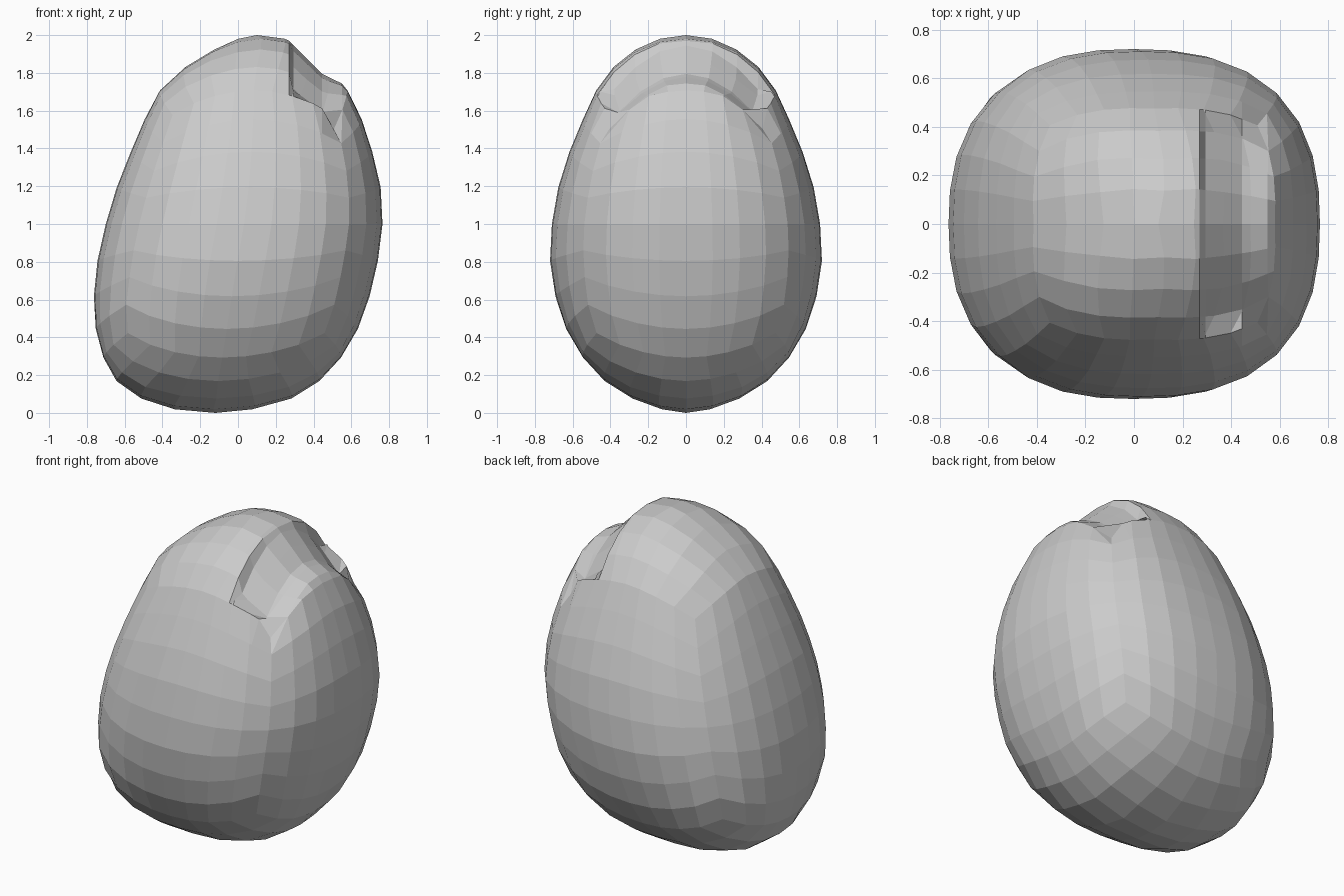
import bpy, bmesh, math
from mathutils import Vector

if "Cube" in bpy.data.objects:
    bpy.data.objects.remove(bpy.data.objects["Cube"])

# Body profile: height, left x, right x, half depth
PROFILE = [
    (0.00, -.12, -.12, .00), (0.02, -.34, .08, .13), (0.07, -.50, .27, .27),
    (0.15, -.63, .41, .41), (0.26, -.70, .52, .52), (0.37, -.74, .60, .60),
    (0.55, -.77, .68, .68), (0.80, -.745, .74, .72), (1.00, -.70, .765, .71),
    (1.20, -.64, .755, .675), (1.35, -.58, .72, .63), (1.52, -.51, .67, .56),
    (1.70, -.42, .585, .48), (1.83, -.28, .48, .385), (1.94, -.09, .34, .24),
    (1.98, .00, .25, .14), (2.00, .10, .10, .00)]
ROUND = 2.5      # squareness of the horizontal sections


def polar(z):
    return math.acos(max(-1, min(1, 1 - z)))


def section(z):
    """Left, right and half depth of the body at height z."""
    t = polar(z)
    for a, b in zip(PROFILE, PROFILE[1:]):
        ta, tb = polar(a[0]), polar(b[0])
        if t <= tb + 1e-9:
            f = (t - ta) / (tb - ta)
            return [p + (q - p) * f for p, q in zip(a[1:], b[1:])]
    return PROFILE[-1][1:]


def egg_point(co):
    """Wrap a cube point onto the leaning egg."""
    p = Vector([math.tan(c * math.pi / 4) for c in co]).normalized()
    z = 1 + p.z
    left, right, depth = section(z)
    mid, half = (left + right) / 2, (right - left) / 2
    r = math.hypot(p.x, p.y)
    if r < 1e-5:
        return Vector((mid, 0, z))
    c, s = p.x / r, p.y / r
    k = (abs(c) ** ROUND + abs(s) ** ROUND) ** (-1 / ROUND)
    return Vector((mid + half * c * k, depth * s * k, z))


# Egg-shaped body from an evenly gridded cube
bm = bmesh.new()
bmesh.ops.create_cube(bm, size=2)
bmesh.ops.subdivide_edges(bm, edges=bm.edges[:], cuts=7, use_grid_fill=True)
for v in bm.verts:
    v.co = egg_point(v.co)

# Edge loops for the notch in the upper right
for x in (.27, .295, .445, .55):
    faces = [f for f in bm.faces
             if f.calc_center_median().z > 1.5 and f.calc_center_median().x > 0]
    geom = set(faces)
    for f in faces:
        geom.update(f.edges)
        geom.update(f.verts)
    bmesh.ops.bisect_plane(bm, geom=list(geom), dist=.004,
                           plane_co=(x, 0, 0), plane_no=(1, 0, 0))

# Press the notch in: a steep slope meeting a shallow lip in a crease
for v in bm.verts:
    x, y, z = v.co
    if x > .28 and z > 1.4 and abs(y) < .42:
        v.co.z = min(z, max(2.24 - x, 1.97 - .4 * x) - 1.6 * y * y)

bmesh.ops.recalc_face_normals(bm, faces=bm.faces[:])
mesh = bpy.data.meshes.new("egg_body")
bm.to_mesh(mesh)
bm.free()

# Single plain grey
grey = bpy.data.materials.new("light_grey")
grey.diffuse_color = (.6, .6, .6, 1)
grey.use_nodes = True
grey.node_tree.nodes["Principled BSDF"].inputs["Base Color"].default_value = grey.diffuse_color
mesh.materials.append(grey)
bpy.context.collection.objects.link(bpy.data.objects.new("egg_body", mesh))
